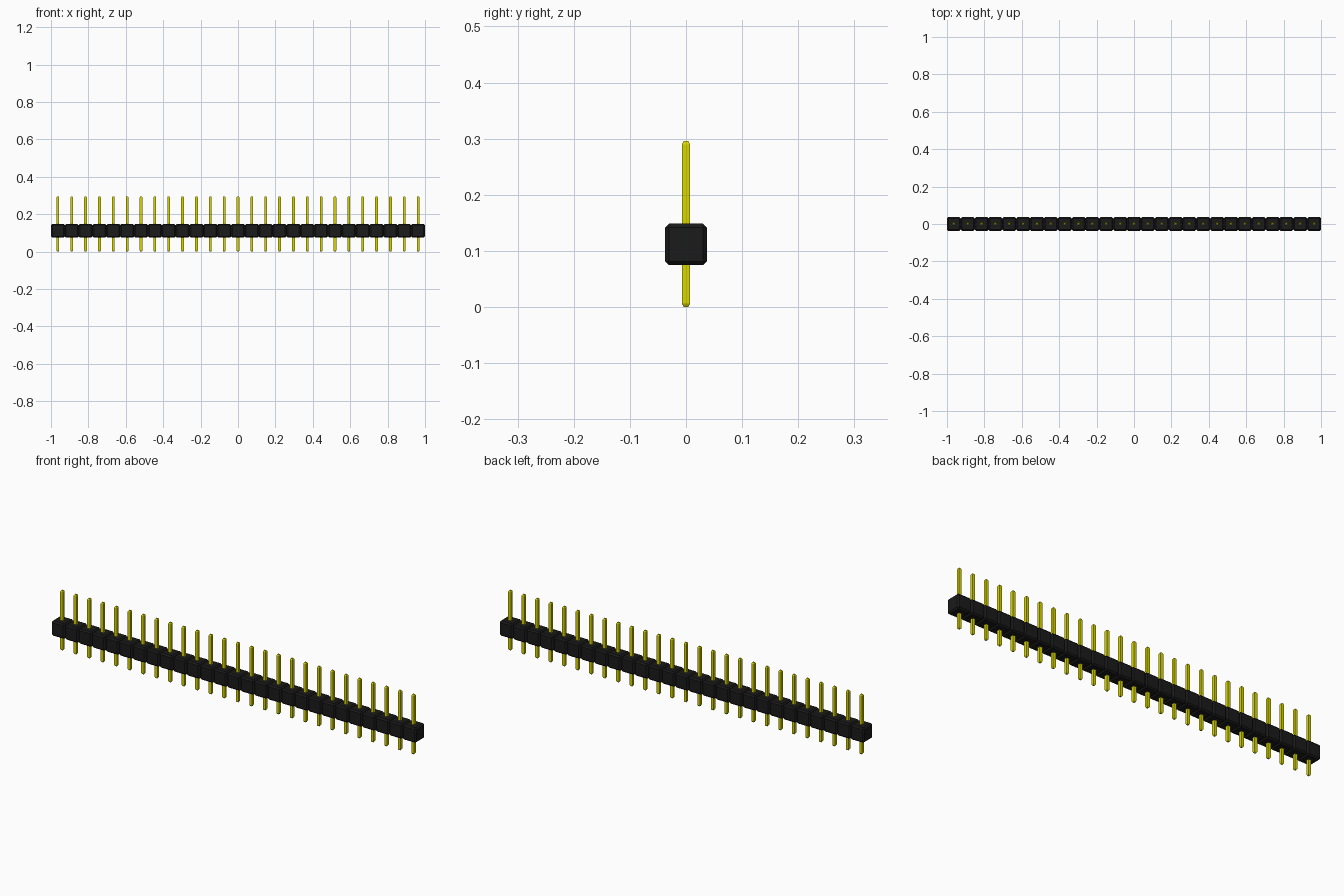
import bpy, bmesh
from mathutils import Matrix

cube = bpy.data.objects.get("Cube")
if cube:
    bpy.data.objects.remove(cube, do_unlink=True)

COUNT = 27
PITCH = 2.0 / COUNT
BODY_BOTTOM = 0.0745
PIN_TOP = 0.296
PIN_WIDTH = 0.0145
TIP_WIDTH, TIP_HEIGHT = 0.008, 0.006


def material(name, color):
    m = bpy.data.materials.new(name)
    m.use_nodes = True
    m.diffuse_color = (*color, 1)
    m.node_tree.nodes["Principled BSDF"].inputs["Base Color"].default_value = (*color, 1)
    return m


def new_box(width, z0, z1):
    bm = bmesh.new()
    size = Matrix.Diagonal((width, width, z1 - z0, 1))
    bmesh.ops.create_cube(bm, size=1, matrix=Matrix.Translation((0, 0, (z0 + z1) / 2)) @ size)
    return bm


def finish(bm, name, mat):
    mesh = bpy.data.meshes.new(name)
    bm.to_mesh(mesh)
    bm.free()
    mesh.materials.append(mat)
    return mesh


black = material("black plastic", (0.0105, 0.0105, 0.0105))
gold = material("yellow metal", (0.69, 0.68, 0.0))

# Housing block: cube with chamfered edges
bm = new_box(PITCH, BODY_BOTTOM, BODY_BOTTOM + PITCH)
bmesh.ops.bevel(bm, geom=bm.edges[:], offset=0.007, segments=1, affect='EDGES')
block = finish(bm, "housing_block", black)

# Square pin: each end is extruded into a short tapered tip
bm = new_box(PIN_WIDTH, TIP_HEIGHT, PIN_TOP - TIP_HEIGHT)
bm.normal_update()
for end in [f for f in bm.faces if abs(f.normal.z) > 0.9]:
    rise = TIP_HEIGHT * end.normal.z
    tip = bmesh.ops.extrude_discrete_faces(bm, faces=[end])["faces"][0]
    for v in tip.verts:
        v.co.x *= TIP_WIDTH / PIN_WIDTH
        v.co.y *= TIP_WIDTH / PIN_WIDTH
        v.co.z += rise
pin = finish(bm, "pin", gold)

# Repeat the block and its pin along the strip
for i in range(COUNT):
    for mesh in (block, pin):
        obj = bpy.data.objects.new(f"{mesh.name}_{i + 1}", mesh)
        obj.location.x = (i - (COUNT - 1) / 2) * PITCH
        bpy.context.collection.objects.link(obj)
